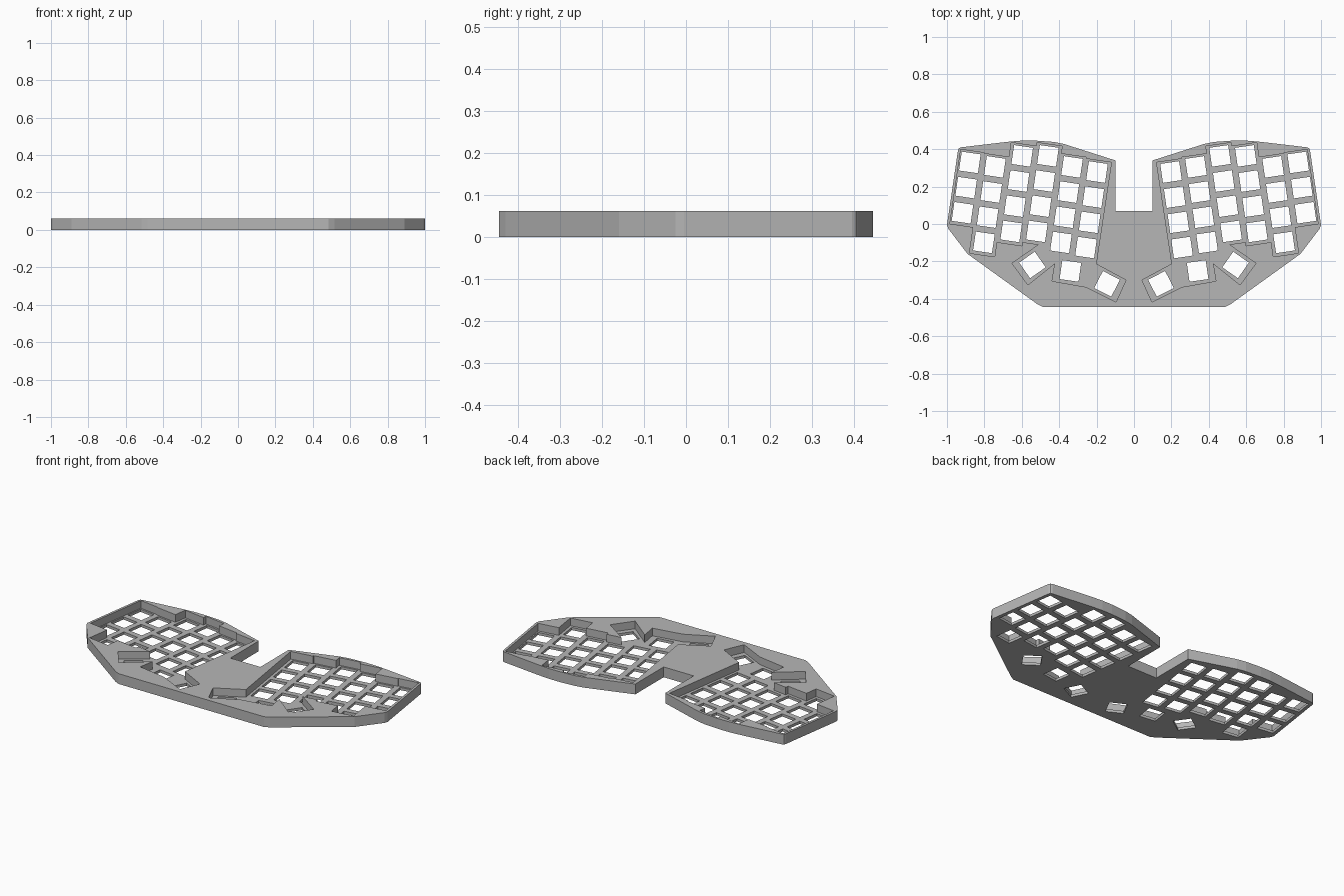
import bpy
import bmesh
from math import radians
from mathutils import Matrix, Vector

cube = bpy.data.objects.get("Cube")
if cube:
    bpy.data.objects.remove(cube, do_unlink=True)

HEIGHT = 0.062
FLOOR = 0.016
PITCH = 0.136
HOLE = 0.051          # half width of a switch hole
TILT = Matrix.Rotation(radians(8.3), 2)

# Column centres run along the tilted x axis: (top key, number of keys)
columns = [(0.2465, 4), (0.254, 4), (0.294, 4), (0.274, 4), (0.195, 4), (0.199, 3)]
thumbs = [((0.144, -0.32), 27), ((0.34, -0.251), 8.3), ((0.543, -0.219), -35)]


def col_x(i):
    return 0.236 + PITCH * i


def tilted(x, y):
    return TILT @ Vector((x, y))


def mirrored(points):
    return [Vector((-p[0], p[1])) for p in reversed(points)]


def prisms(name, polygons, low, high):
    """One object made of upright prisms over flat polygons."""
    bm = bmesh.new()
    for poly in polygons:
        face = bm.faces.new([bm.verts.new((p[0], p[1], low)) for p in poly])
        top = bmesh.ops.extrude_face_region(bm, geom=[face])["geom"]
        verts = [v for v in top if isinstance(v, bmesh.types.BMVert)]
        bmesh.ops.translate(bm, verts=verts, vec=(0, 0, high - low))
    bmesh.ops.recalc_face_normals(bm, faces=bm.faces)
    mesh = bpy.data.meshes.new(name)
    bm.to_mesh(mesh)
    bm.free()
    obj = bpy.data.objects.new(name, mesh)
    bpy.context.collection.objects.link(obj)
    return obj


def cut(body, cutter):
    cutter.hide_render = True
    mod = body.modifiers.new("cut", "BOOLEAN")
    mod.operation = "DIFFERENCE"
    mod.solver = "EXACT"
    mod.object = cutter
    bpy.context.view_layer.objects.active = body
    bpy.ops.object.modifier_apply(modifier=mod.name)
    bpy.data.objects.remove(cutter, do_unlink=True)


def square(centre, angle):
    turn = Matrix.Rotation(radians(angle), 2)
    return [Vector(centre) + turn @ Vector((sx * HOLE, sy * HOLE))
            for sx, sy in ((-1, -1), (1, -1), (1, 1), (-1, 1))]


# Case body outline, right half from the notch round to the front
half = [(0.10, 0.07), (0.10, 0.34), (0.115, 0.345), (0.375, 0.428), (0.43, 0.439),
        (0.53, 0.446), (0.60, 0.446), (0.68, 0.439), (0.925, 0.41), (0.936, 0.405),
        (0.941, 0.395), (1.0, -0.005), (0.993, -0.025), (0.89, -0.16),
        (0.515, -0.43), (0.485, -0.445)]
body = prisms("keyboard_case", [half + mirrored(half)], 0, HEIGHT)

# Stepped key well: column tops, column bottoms, then the thumb cluster
well = []
last = len(columns) - 1
for i, (top, count) in enumerate(columns):
    left = col_x(i) - (0.069 if i == 0 else PITCH / 2)
    right = col_x(i) + (0.058 if i == last else PITCH / 2)
    well += [tilted(left, top + 0.062), tilted(right, top + 0.062)]
for i in (5, 4, 3):
    top, count = columns[i]
    bottom = top - PITCH * (count - 1) - 0.068
    right = col_x(i) + (0.058 if i == last else PITCH / 2)
    well += [tilted(right, bottom), tilted(col_x(i) - PITCH / 2, bottom)]
well += [tilted(col_x(2) + PITCH / 2, -0.182)]
well += [(0.508, -0.11), (0.652, -0.21), (0.567, -0.326), (0.422, -0.21),
         (0.438, -0.305), (0.257, -0.337), (0.096, -0.417), (0.043, -0.30),
         (0.203, -0.214)]
# Drop repeated corners
well = [Vector(p) for p in well]
well = [p for i, p in enumerate(well) if (p - well[i - 1]).length > 0.001]
cut(body, prisms("well_cutter", [well, mirrored(well)], FLOOR, HEIGHT + 0.1))

# Switch holes through the plate
holes = [square(tilted(col_x(i), top - PITCH * row), 8.3)
         for i, (top, count) in enumerate(columns) for row in range(count)]
holes += [square(centre, angle) for centre, angle in thumbs]
cut(body, prisms("hole_cutter", holes + [mirrored(h) for h in holes], -0.1, HEIGHT + 0.1))

# Plain grey finish
grey = bpy.data.materials.new("case_grey")
grey.use_nodes = True
colour = (0.47, 0.47, 0.47, 1)
grey.diffuse_color = colour
grey.node_tree.nodes["Principled BSDF"].inputs["Base Color"].default_value = colour
body.data.materials.clear()
body.data.materials.append(grey)
